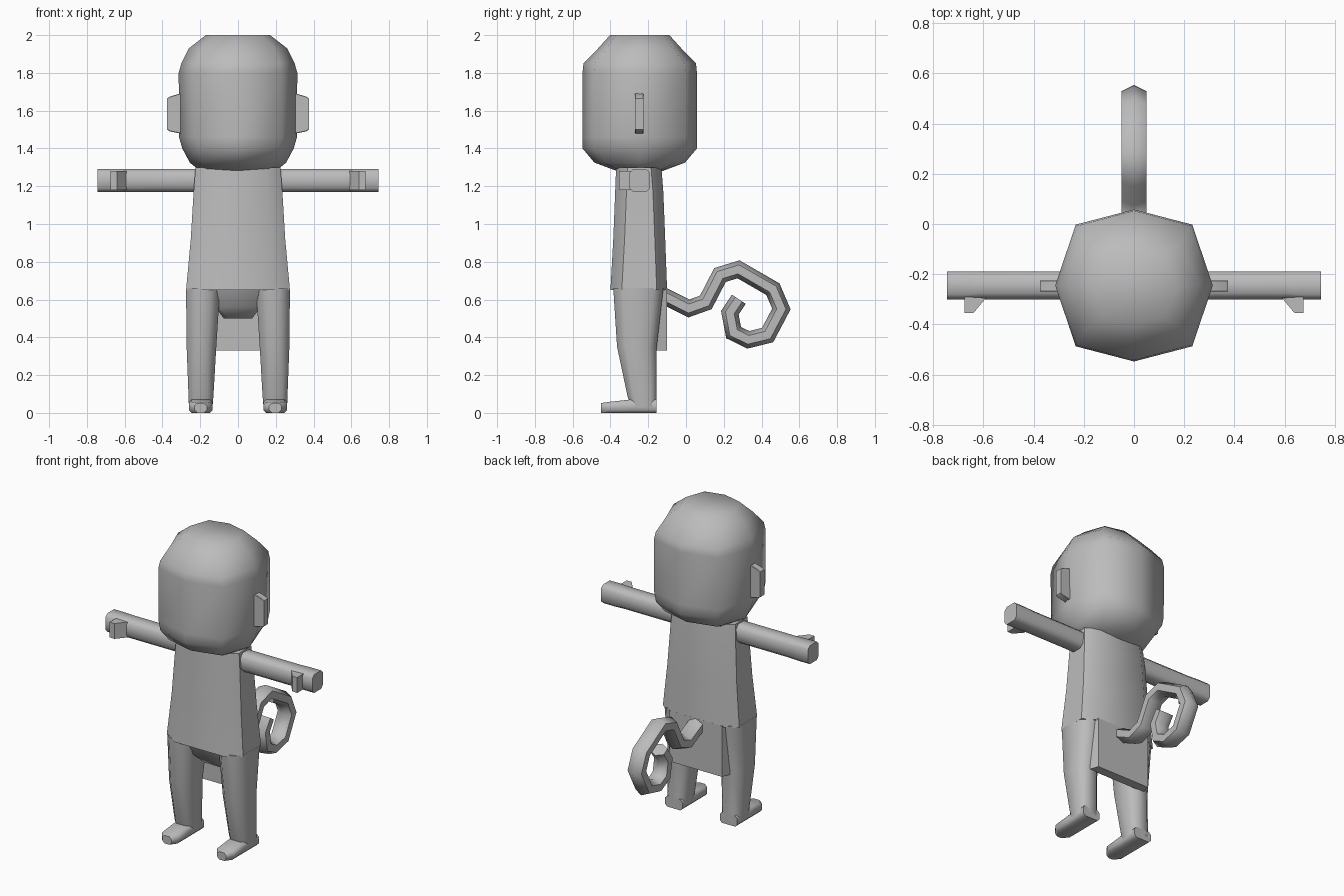
import bpy, bmesh, math
from mathutils import Vector

if "Cube" in bpy.data.objects:
    bpy.data.objects.remove(bpy.data.objects["Cube"], do_unlink=True)

grey = bpy.data.materials.new("plain grey")
grey.use_nodes = True
grey.diffuse_color = (0.5, 0.5, 0.5, 1)
grey.node_tree.nodes["Principled BSDF"].inputs["Base Color"].default_value = (0.5, 0.5, 0.5, 1)


def loft(name, rings, mirror=False, angle=50):
    """Skin a list of equal-length point rings and cap both ends."""
    bm = bmesh.new()
    rows = [[bm.verts.new(p) for p in ring] for ring in rings]
    for a, b in zip(rows, rows[1:]):
        for i in range(len(a)):
            j = (i + 1) % len(a)
            bm.faces.new((a[i], a[j], b[j], b[i]))
    bm.faces.new(rows[0])
    bm.faces.new(rows[-1])
    bmesh.ops.recalc_face_normals(bm, faces=bm.faces)
    mesh = bpy.data.meshes.new(name)
    bm.to_mesh(mesh)
    bm.free()
    mesh.materials.append(grey)
    obj = bpy.data.objects.new(name, mesh)
    bpy.context.collection.objects.link(obj)
    if mirror:
        obj.modifiers.new("Mirror", "MIRROR")
    bpy.ops.object.select_all(action="DESELECT")
    obj.select_set(True)
    bpy.context.view_layer.objects.active = obj
    bpy.ops.object.shade_smooth_by_angle(angle=math.radians(angle))
    return obj


def section(axis, pos, a0, a1, b0, b1, cut=0.02):
    """Rectangle with cut corners, lying across the given axis."""
    flat = [(a0 + cut, b0), (a1 - cut, b0), (a1, b0 + cut), (a1, b1 - cut),
            (a1 - cut, b1), (a0 + cut, b1), (a0, b1 - cut), (a0, b0 + cut)]
    if axis == "x":
        return [(pos, a, b) for a, b in flat]
    if axis == "y":
        return [(a, pos, b) for a, b in flat]
    return [(a, b, pos) for a, b in flat]


# Head: eight-sided rings, widest through the middle
CY = -0.245


def head_ring(z, hx, hy):
    quarter = [(hx, 0), (hx * 0.74, hy * 0.8), (0, hy), (-hx * 0.74, hy * 0.8)]
    return [(s * x, CY + s * y, z) for s in (1, -1) for x, y in quarter]


loft("head", [head_ring(*r) for r in [
    (1.28, 0.20, 0.12), (1.325, 0.255, 0.24), (1.40, 0.295, 0.303), (1.46, 0.312, 0.303),
    (1.80, 0.314, 0.303), (1.85, 0.30, 0.298), (1.93, 0.26, 0.22), (2.0, 0.17, 0.157)]], angle=60)

# Ears: thin plates tapering outwards
loft("ear", [section("x", x, -0.27, -0.225, z0, z1, 0.003)
             for x, z0, z1 in [(0.28, 1.475, 1.70), (0.31, 1.48, 1.69),
                               (0.36, 1.49, 1.675), (0.375, 1.50, 1.665)]], True, 35)


# Torso: raised front and back panels with slightly recessed sides
def torso_ring(z, side, panel, front, back):
    half = [(panel, front), (side, front + 0.06), (side, back - 0.055), (panel, back)]
    return [(x, y, z) for x, y in half] + [(-x, y, z) for x, y in reversed(half)]


loft("torso", [torso_ring(*r) for r in [
    (0.65, 0.275, 0.18, -0.40, -0.10), (0.92, 0.25, 0.17, -0.385, -0.11),
    (1.17, 0.235, 0.16, -0.375, -0.12), (1.30, 0.225, 0.15, -0.37, -0.13)]])

# Rounded crotch beneath the front panel
loft("crotch", [section("z", z, -w, w, y0, -0.14, 0.02) for z, w, y0 in [
    (0.66, 0.13, -0.36), (0.56, 0.12, -0.32), (0.50, 0.075, -0.27)]], angle=60)

# Back flap hanging between the legs
loft("back_flap", [[(-0.21, -0.16, z), (0.21, -0.16, z), (0.19, -0.10, z), (-0.19, -0.10, z)]
                   for z in (0.33, 0.66)], angle=30)

# Legs
loft("leg", [section("z", z, x0, x1, y0, y1, cut) for z, x0, x1, y0, y1, cut in [
    (0.03, 0.135, 0.26, -0.29, -0.155, 0.025), (0.09, 0.13, 0.262, -0.31, -0.155, 0.03),
    (0.35, 0.115, 0.272, -0.365, -0.155, 0.045), (0.66, 0.095, 0.275, -0.385, -0.12, 0.05)]], True, 60)

# Feet with rounded toes
loft("foot", [section("y", y, x0, x1, 0, top, 0.015) for y, x0, x1, top in [
    (-0.45, 0.165, 0.23, 0.052), (-0.41, 0.135, 0.26, 0.058),
    (-0.30, 0.135, 0.26, 0.07), (-0.155, 0.135, 0.26, 0.07)]], True, 50)

# Arms and mitten hands
loft("arm", [section("x", x, y0, -0.19, 1.17, 1.29, cut) for x, y0, cut in [
    (0.18, -0.30, 0.025), (0.60, -0.30, 0.025), (0.66, -0.30, 0.02), (0.745, -0.30, 0.02)]], True, 50)

# Thumbs
thumb = [(0.59, -0.295), (0.64, -0.355), (0.675, -0.355), (0.675, -0.29)]
loft("thumb", [[(x, y, z) for x, y in thumb] for z in (1.18, 1.28)], True, 30)

# Tail: six-sided tube curling in on itself
path = [Vector((0, y, z)) for y, z in [
    (-0.13, 0.625), (0.015, 0.553), (0.105, 0.585), (0.18, 0.73), (0.278, 0.76), (0.46, 0.655),
    (0.505, 0.55), (0.432, 0.412), (0.33, 0.387), (0.252, 0.425), (0.232, 0.53), (0.28, 0.602)]]
tail = []
for i, p in enumerate(path):
    before = (p - path[i - 1]).normalized() if i else (path[1] - p).normalized()
    after = (path[i + 1] - p).normalized() if i < len(path) - 1 else before
    along = (before + after).normalized()
    out = Vector((0, -along.z, along.y)) / max(along.dot(before), 0.6)
    tail.append([p + Vector((x, 0, 0)) + out * r for x, r in [
        (0, 0.044), (0.05, 0.022), (0.05, -0.022), (0, -0.044), (-0.05, -0.022), (-0.05, 0.022)]])
loft("tail", tail, angle=65)
